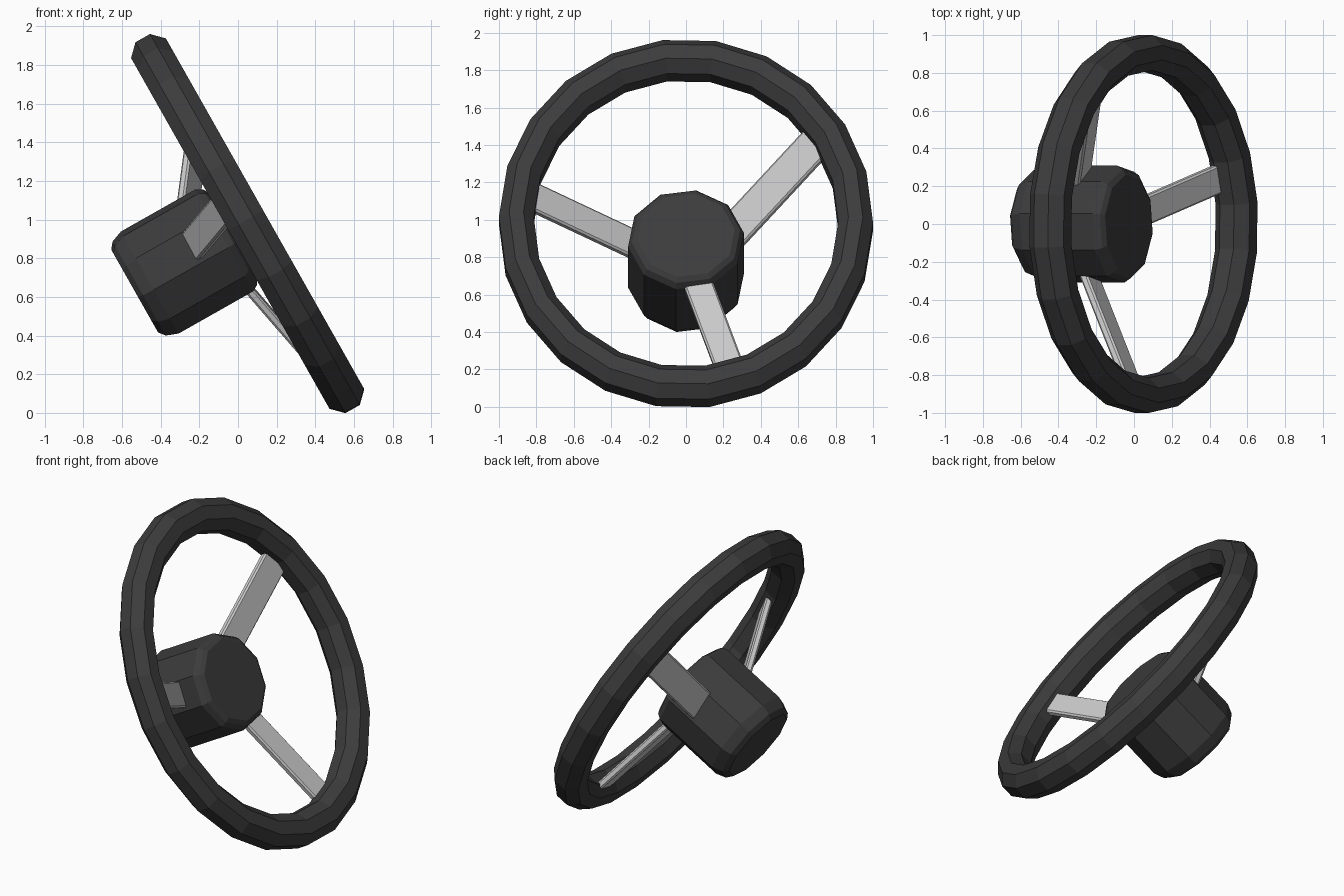
import bpy, bmesh
from math import sin, cos, pi, radians
from mathutils import Vector

if "Cube" in bpy.data.objects:
    bpy.data.objects.remove(bpy.data.objects["Cube"])

# Tilted wheel frame: Y sideways, U up along the wheel plane, N out of the wheel
T = radians(29.5)
Y = Vector((0, 1, 0))
U = Vector((-sin(T), 0, cos(T)))
N = Vector((cos(T), 0, sin(T)))


def place(y, u, n):
    return Y * y + U * u + N * n


def material(name, value):
    m = bpy.data.materials.new(name)
    m.diffuse_color = (value, value, value, 1)
    m.use_nodes = True
    m.node_tree.nodes["Principled BSDF"].inputs["Base Color"].default_value = m.diffuse_color
    return m


dark = material("dark_rubber", 0.045)


def make(name, verts, faces, mat=None):
    me = bpy.data.meshes.new(name)
    me.from_pydata([tuple(v) for v in verts], [], faces)
    bm = bmesh.new()
    bm.from_mesh(me)
    bmesh.ops.recalc_face_normals(bm, faces=bm.faces)
    bm.to_mesh(me)
    bm.free()
    ob = bpy.data.objects.new(name, me)
    bpy.context.collection.objects.link(ob)
    if mat:
        me.materials.append(mat)
    return ob


# Rim: 22 segments with an octagonal section, slightly narrower across y
SEG, SIDES = 22, 8
MAJOR, MINOR, SQUASH = 1.008, 0.1035 / cos(pi / 8), 0.9
rim_u, rim_n = 0.828, 0.526
verts, faces = [], []
for i in range(SEG):
    a = 2 * pi * i / SEG - radians(1)
    for j in range(SIDES):
        b = 2 * pi * (j + 0.5) / SIDES
        r = MAJOR + MINOR * cos(b)
        verts.append(place(SQUASH * r * cos(a), rim_u + r * sin(a), rim_n + MINOR * sin(b)))
        k, l = (i + 1) % SEG, (j + 1) % SIDES
        faces.append((i * SIDES + j, k * SIDES + j, k * SIDES + l, i * SIDES + l))
make("rim", verts, faces, dark)

# Hub: ten-sided drum with rounded ends (height along N, radius)
profile = [(-0.155, 0.25), (-0.128, 0.284), (-0.065, 0.308),
           (0.378, 0.308), (0.412, 0.288), (0.428, 0.26)]
H = 10
verts, faces = [], []
for n, r in profile:
    for i in range(H):
        a = 2 * pi * i / H + radians(8)
        verts.append(place(1.015 * r * cos(a), 0.812 + r * sin(a), n))
for p in range(len(profile) - 1):
    for i in range(H):
        k = (i + 1) % H
        faces.append((p * H + i, p * H + k, (p + 1) * H + k, (p + 1) * H + i))
faces.append(tuple(range(H)))
faces.append(tuple(range(len(verts) - H, len(verts))))
make("hub", verts, faces, dark)


# Spokes: flat bars from inside the hub to inside the rim
def spoke(name, start, end, width, thick=0.045):
    s, e = place(*start), place(*end)
    along = (e - s).normalized()
    dy, du = end[0] - start[0], end[1] - start[1]
    side = (Y * du - U * dy).normalized()
    up = side.cross(along).normalized()
    verts = [p + side * (width / 2 * i) + up * (thick / 2 * j)
             for p in (s, e) for i, j in ((-1, -1), (1, -1), (1, 1), (-1, 1))]
    faces = [(0, 1, 2, 3), (4, 5, 6, 7)] + [(i, (i + 1) % 4, (i + 1) % 4 + 4, i + 4) for i in range(4)]
    ob = make(name, verts, faces)
    bev = ob.modifiers.new("edge", 'BEVEL')
    bev.width = 0.01
    bev.segments = 1


spoke("spoke_upper", (0.22, 0.922, 0.197), (0.712, 1.348, 0.52), 0.19)
spoke("spoke_side", (-0.20, 0.854, 0.178), (-0.83, 0.99, 0.54), 0.165)
spoke("spoke_lower", (0.05, 0.60, 0.35), (0.25, -0.09, 0.49), 0.155)
